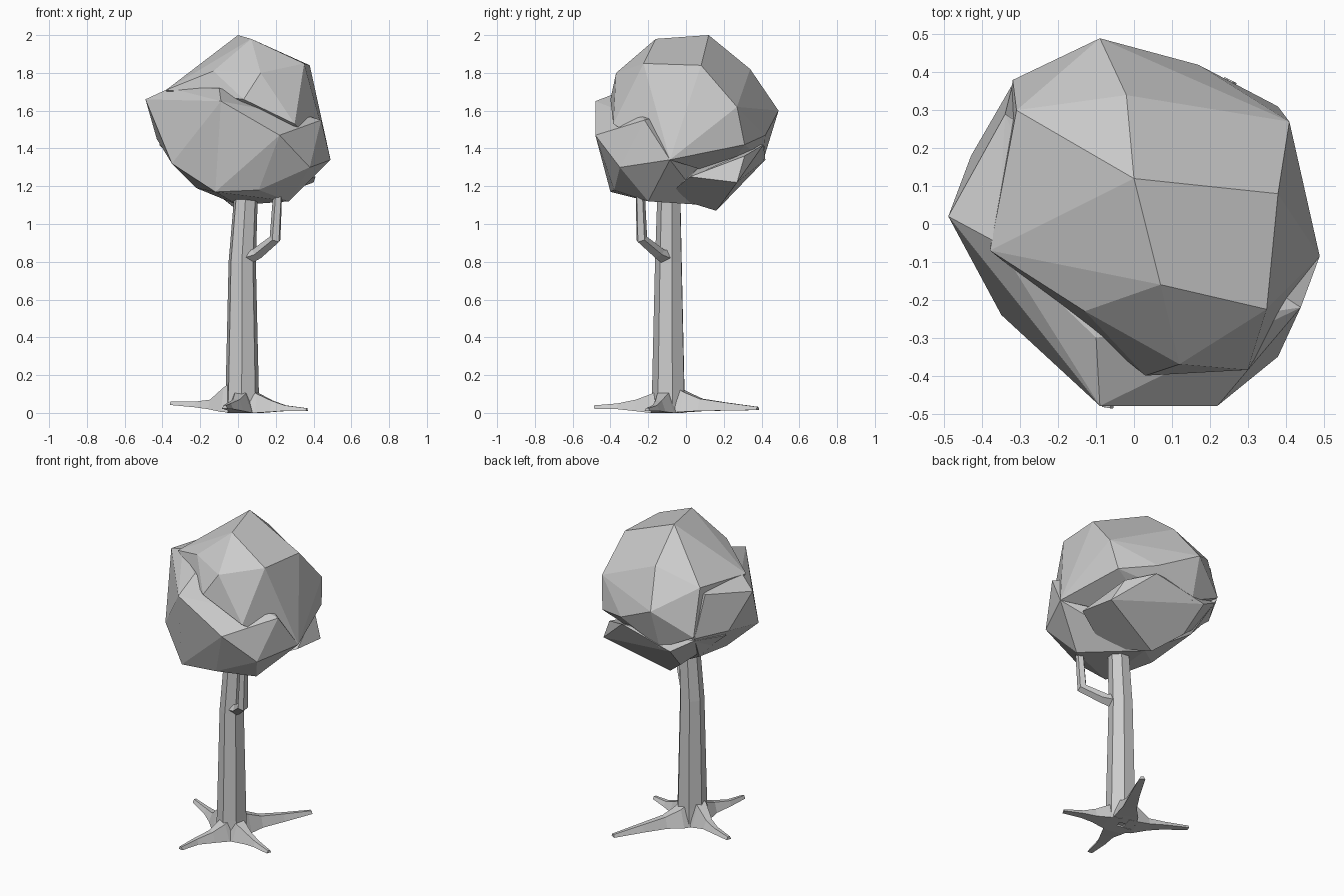
import bpy, bmesh, math
from mathutils import Vector

if "Cube" in bpy.data.objects:
    bpy.data.objects.remove(bpy.data.objects["Cube"])


def make_object(name, bm):
    bmesh.ops.recalc_face_normals(bm, faces=bm.faces)
    me = bpy.data.meshes.new(name)
    bm.to_mesh(me)
    bm.free()
    ob = bpy.data.objects.new(name, me)
    bpy.context.collection.objects.link(ob)
    return ob


def loft(name, rings):
    bm = bmesh.new()
    loops = [[bm.verts.new(p) for p in ring] for ring in rings]
    n = len(loops[0])
    for a, b in zip(loops, loops[1:]):
        for i in range(n):
            j = (i + 1) % n
            bm.faces.new((a[i], a[j], b[j], b[i]))
    bm.faces.new(loops[0])
    bm.faces.new(loops[-1])
    return make_object(name, bm)


def hull(name, points):
    bm = bmesh.new()
    for p in points:
        bm.verts.new(p)
    bmesh.ops.convex_hull(bm, input=bm.verts)
    inner = [v for v in bm.verts if not v.link_faces]
    bmesh.ops.delete(bm, geom=inner, context='VERTS')
    bmesh.ops.dissolve_limit(bm, angle_limit=math.radians(7), verts=bm.verts, edges=bm.edges)
    return make_object(name, bm)


# Trunk: seven sides, gently bent and tapered
trunk = []
for x, y, z, r in [(.022, -.09, .01, .095), (.022, -.09, .12, .09),
                   (.022, -.09, .8, .074), (.042, -.088, 1.15, .064)]:
    trunk.append([(x + r * math.cos(math.tau * i / 7 + .2),
                   y + r * math.sin(math.tau * i / 7 + .2), z) for i in range(7)])
loft("trunk", trunk)


# Roots: (x, y, top height, bottom height, half width) along each path
def root(name, path):
    rings = []
    for i, (x, y, top, low, w) in enumerate(path):
        p, q = path[max(i - 1, 0)], path[min(i + 1, len(path) - 1)]
        d = Vector((q[0] - p[0], q[1] - p[1])).normalized()
        s = Vector((-d.y, d.x))
        rings.append([(x + s.x * k * w, y + s.y * k * w, z)
                      for k, z in ((-1, low), (1, low), (.45, top), (-.45, top))])
    loft(name, rings)


root("root_left", [(0, -.09, .18, 0, .08), (-.065, -.07, .135, .005, .07),
                   (-.14, -.035, .07, .02, .04), (-.22, .01, .06, .03, .028), (-.355, .07, .06, .042, .016)])
root("root_right", [(.04, -.1, .13, 0, .08), (.11, -.125, .1, 0, .065),
                    (.18, -.145, .065, .005, .038), (.25, -.165, .04, .01, .028), (.365, -.205, .025, .01, .016)])
root("root_back", [(.03, -.07, .15, 0, .08), (.055, 0, .11, .005, .07),
                   (.1, .08, .075, .01, .042), (.17, .21, .055, .012, .03), (.255, .38, .032, .015, .018)])
root("root_front", [(.02, -.11, .13, 0, .08), (.01, -.18, .1, 0, .065),
                    (-.01, -.26, .07, .01, .04), (-.05, -.36, .05, .02, .026), (-.07, -.485, .04, .022, .015)])

# Side branch with an elbow
branch = []
for x, y, z, r, tilt in [(.05, -.105, .83, .05, .9), (.105, -.145, .845, .036, .7),
                         (.197, -.235, .92, .032, .5), (.212, -.243, 1.18, .025, 0)]:
    ring = []
    for i in range(5):
        a, b = r * math.cos(math.tau * i / 5), r * math.sin(math.tau * i / 5)
        ring.append((x + .7 * (a * math.cos(tilt) + b),
                     y + .7 * (b - a * math.cos(tilt)), z - a * math.sin(tilt)))
    branch.append(ring)
loft("branch", branch)

# Canopy: overlapping faceted lumps fused together
upper = hull("canopy", [
    (0, .12, 2), (.07, -.16, 1.98), (.38, .08, 1.84), (.35, -.225, 1.85),
    (.41, .27, 1.62), (-.02, .34, 1.82), (.17, .42, 1.47), (-.09, .49, 1.6),
    (.12, -.37, 1.8), (-.13, -.23, 1.81), (-.38, -.07, 1.71), (.3, -.385, 1.53),
    (.03, -.4, 1.66), (-.32, .38, 1.45), (.49, -.085, 1.34), (.38, .31, 1.42),
    (-.1, .41, 1.34), (-.31, .3, 1.74), (0, .2, 1.25)])
lower = hull("canopy_front_lump", [
    (-.49, .02, 1.66), (-.35, -.24, 1.32), (-.09, -.48, 1.65), (.22, -.48, 1.47),
    (.44, -.22, 1.55), (.49, -.085, 1.34), (.38, -.35, 1.3), (-.12, -.4, 1.17),
    (.11, -.38, 1.18), (.27, -.2, 1.12), (-.22, -.1, 1.19), (-.43, .18, 1.45),
    (0, .1, 1.1), (-.34, .29, 1.7), (-.32, .37, 1.44), (-.36, -.05, 1.72),
    (-.1, -.3, 1.72), (-.25, .22, 1.25)])
back = hull("canopy_back_lump", [
    (.41, .02, 1.25), (.4, .27, 1.22), (.33, .31, 1.36), (.17, .41, 1.42),
    (-.18, .42, 1.34), (-.31, .36, 1.42), (-.42, .18, 1.42), (0, .16, 1.07),
    (-.15, .27, 1.19), (.15, -.1, 1.15)])
for lump in (lower, back):
    m = upper.modifiers.new("join_" + lump.name, 'BOOLEAN')
    m.operation = 'UNION'
    m.solver = 'EXACT'
    m.object = lump
    lump.hide_render = True
    lump.hide_set(True)
